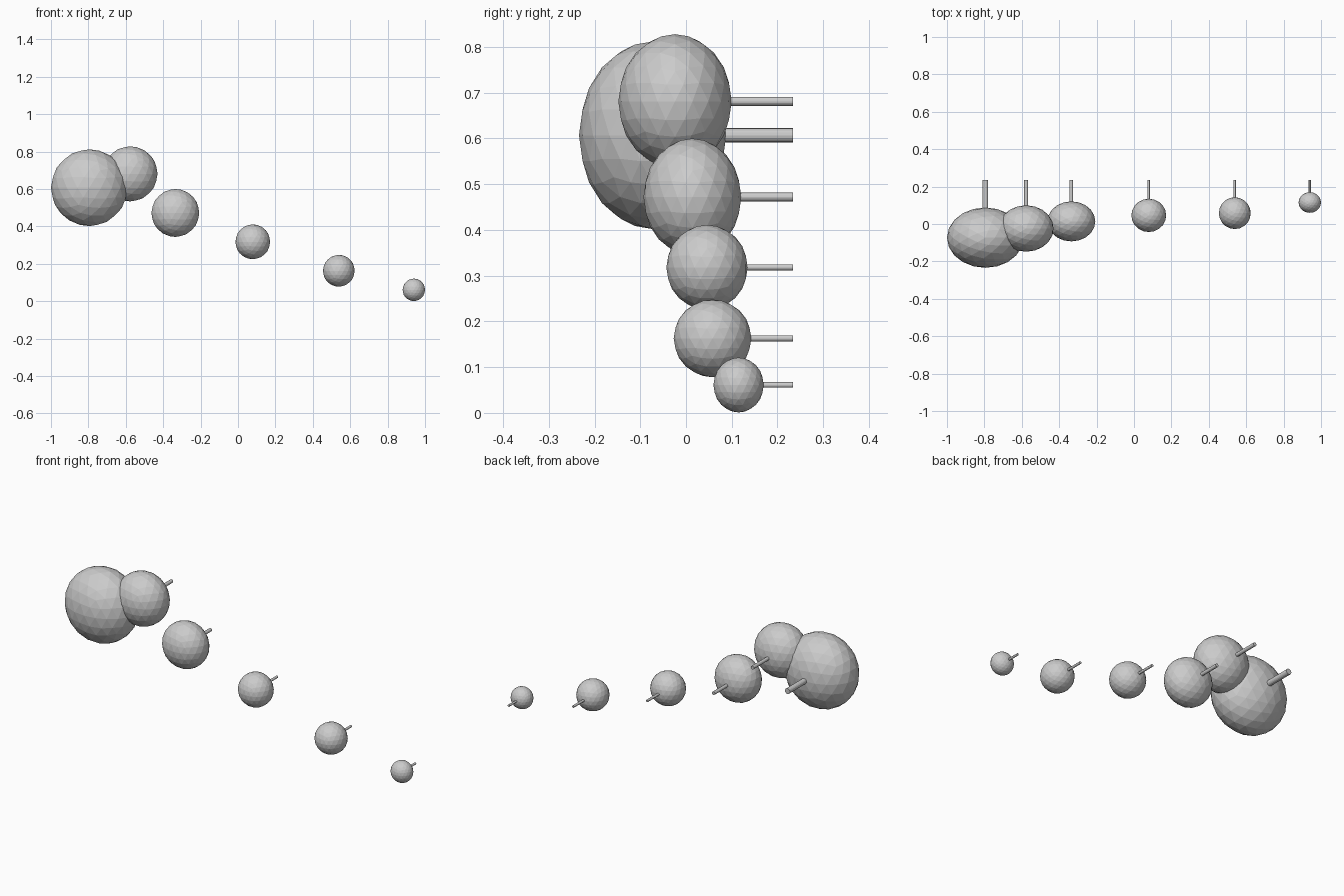
import bpy
from math import pi

if "Cube" in bpy.data.objects:
    bpy.data.objects.remove(bpy.data.objects["Cube"])

WALL_Y = 0.234  # plane where all pegs end

# x, y, z centre, radius in the front view, depth radius, peg radius
BALLS = [
    (-0.795, -0.073, 0.607, 0.205, 0.161, 0.0155),
    (-0.577, -0.024, 0.681, 0.147, 0.124, 0.0100),
    (-0.335, 0.014, 0.472, 0.128, 0.107, 0.0095),
    (0.079, 0.046, 0.318, 0.093, 0.089, 0.0068),
    (0.539, 0.058, 0.163, 0.085, 0.085, 0.0066),
    (0.940, 0.115, 0.061, 0.060, 0.055, 0.0060),
]


def ball(name, centre, r, ry):
    bpy.ops.mesh.primitive_ico_sphere_add(subdivisions=3, radius=1, location=centre)
    ob = bpy.context.object
    ob.name = name
    bpy.context.view_layer.update()
    ob.dimensions = (2 * r, 2 * ry, 2 * r)


def peg(name, x, y, z, r):
    bpy.ops.mesh.primitive_cylinder_add(
        vertices=16, radius=r, depth=WALL_Y - y,
        location=(x, (WALL_Y + y) / 2, z), rotation=(pi / 2, 0, 0))
    bpy.context.object.name = name


# flattened low-poly knobs, each with a mounting peg at the back
for i, (x, y, z, r, ry, pr) in enumerate(BALLS, 1):
    ball(f"knob_{i}", (x, y, z), r, ry)
    peg(f"peg_{i}", x, y, z, pr)
